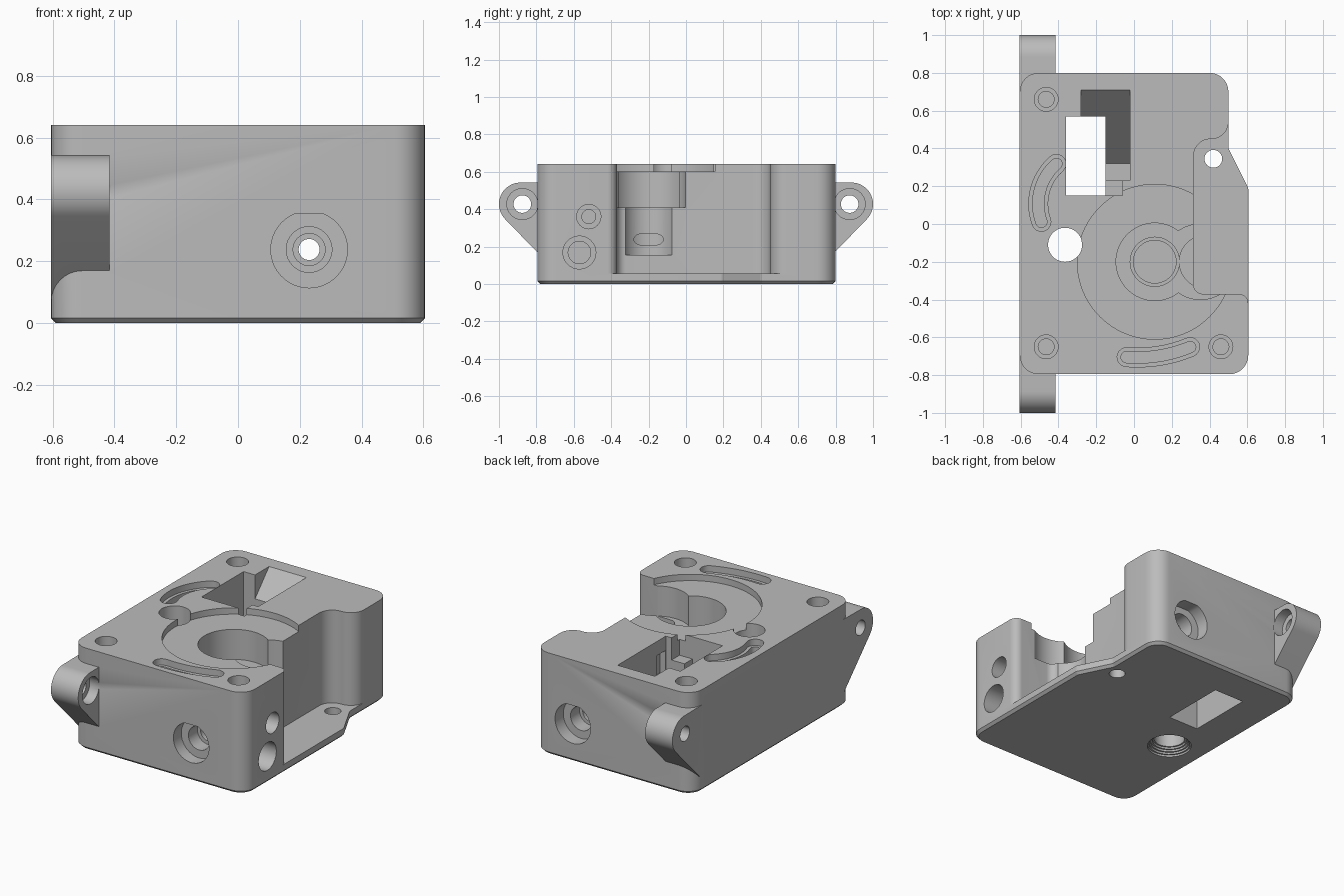
import bpy, bmesh, math
from mathutils import Vector

cube = bpy.data.objects.get("Cube")
if cube:
    bpy.data.objects.remove(cube)

grey = bpy.data.materials.new("grey_plastic")
grey.use_nodes = True
COLOUR = (0.5, 0.5, 0.5, 1)
grey.diffuse_color = COLOUR
grey.node_tree.nodes["Principled BSDF"].inputs["Base Color"].default_value = COLOUR


def prism(name, pts, axis, lo, hi, chamfer=0):
    """Extrude a 2D outline along an axis, with an optional chamfer at the low end."""
    place = {"x": lambda u, v, w: (w, u, v),
             "y": lambda u, v, w: (u, w, v),
             "z": lambda u, v, w: (u, v, w)}[axis]
    bm = bmesh.new()
    base = bm.faces.new([bm.verts.new(place(u, v, lo + chamfer)) for u, v in pts])
    ext = bmesh.ops.extrude_face_region(bm, geom=[base], use_keep_orig=True)
    shift = Vector(place(0, 0, hi - lo - chamfer))
    for v in ext["geom"]:
        if isinstance(v, bmesh.types.BMVert):
            v.co += shift
    bmesh.ops.recalc_face_normals(bm, faces=bm.faces)
    if chamfer:
        bmesh.ops.inset_region(bm, faces=[base], thickness=chamfer)
        for v in base.verts:
            v.co -= Vector(place(0, 0, chamfer))
    me = bpy.data.meshes.new(name)
    bm.to_mesh(me)
    bm.free()
    ob = bpy.data.objects.new(name, me)
    me.materials.append(grey)
    bpy.context.collection.objects.link(ob)
    return ob


def rounded(corners, steps=8):
    """Outline from (x, y, radius) corners."""
    out = []
    for i, (x, y, r) in enumerate(corners):
        p = Vector((x, y))
        if not r:
            out.append(tuple(p))
            continue
        a = (Vector(corners[i - 1][:2]) - p).normalized()
        b = (Vector(corners[(i + 1) % len(corners)][:2]) - p).normalized()
        half = a.angle(b) / 2
        c = p + (a + b).normalized() * r / math.sin(half)
        s = p + a * r / math.tan(half) - c
        e = p + b * r / math.tan(half) - c
        turn = math.atan2(s.x * e.y - s.y * e.x, s.dot(e))
        for k in range(steps + 1):
            t = turn * k / steps
            out.append((c.x + s.x * math.cos(t) - s.y * math.sin(t),
                        c.y + s.x * math.sin(t) + s.y * math.cos(t)))
    return out


def arc(u, v, r, a0, a1, n=16):
    angles = [math.radians(a0 + (a1 - a0) * k / n) for k in range(n + 1)]
    return [(u + r * math.cos(a), v + r * math.sin(a)) for a in angles]


def circle(u, v, r, n=48):
    return arc(u, v, r, 0, 360, n)[:-1]


def rect(u0, u1, v0, v1):
    return [(u0, v0), (u1, v0), (u1, v1), (u0, v1)]


def curved_slot(u, v, r, a0, a1, w):
    ends = [arc(u, v, r, a, a, 1)[0] for a in (a0, a1)]
    return (arc(u, v, r + w, a0, a1) + arc(*ends[1], w, a1, a1 + 180, 10)[1:-1]
            + arc(u, v, r - w, a1, a0) + arc(*ends[0], w, a0 + 180, a0 + 360, 10)[1:-1])


def combine(tool, operation):
    mod = body.modifiers.new("combine", "BOOLEAN")
    mod.operation, mod.solver, mod.object = operation, "EXACT", tool
    bpy.context.view_layer.objects.active = body
    bpy.ops.object.modifier_apply(modifier=mod.name)
    bpy.data.objects.remove(tool)


def cut(pts, axis, lo, hi):
    combine(prism("cutter", pts, axis, lo, hi), "DIFFERENCE")


TOP = 0.64
OVER = 0.75

# Housing block with chamfered foot
body = prism("gear_housing", rounded([
    (-0.605, -0.795, 0.1), (0.605, -0.795, 0.1), (0.605, 0.19, 0.03),
    (0.5, 0.4, 0.03), (0.5, 0.8, 0.1), (-0.605, 0.8, 0.1)]), "z", 0, TOP, 0.016)

# Mounting ears at both ends, with a 45 degree underside
for s in (-1, 1):
    ear = [(s * u, v) for u, v in
           [(0.65, 0.02), (0.65, 0.545)] + arc(0.885, 0.427, 0.115, 90, -45, 20)]
    combine(prism("ear", ear, "x", -0.605, -0.415), "UNION")
    cut(circle(s * 0.875, 0.427, 0.047, 32), "x", -0.7, -0.3)
    cut(circle(s * 0.875, 0.427, 0.083, 32), "x", -0.48, -0.41)

# Side bay that leaves a thin floor plate
cut(rounded([(0.8, 0.45, 0), (0.5, 0.45, 0), (0.315, 0.45, 0.09), (0.315, -0.37, 0.05),
             (0.605, -0.37, 0), (0.8, -0.37, 0)]), "z", 0.055, OVER)
cut([(0.55, 0.44), (0.4, 0.44)] + arc(0.41, 0.54, 0.09, -90, 0) + [(0.55, 0.54)],
    "z", 0.055, OVER)
cut([(0.65, -0.36), (0.555, -0.36)] + arc(0.555, -0.42, 0.05, 90, 0) + [(0.65, -0.42)],
    "z", 0.055, OVER)
cut(circle(0.42, 0.345, 0.047, 32), "z", -0.1, 0.2)

# Gear recess and stepped bores
cut(circle(0.11, -0.2, 0.41, 96), "z", 0.6, OVER)
for x, r, floor in ((0.11, 0.205, 0.41), (0.11, 0.13, 0.155), (0.11, 0.113, 0.09),
                    (0.352, 0.2, 0.41), (0.38, 0.14, 0.155)):
    cut(circle(x, -0.2, r, 64), "z", floor, 0.62)

# Shaft hole, flared underneath
cut(circle(-0.365, -0.11, 0.09), "z", -0.1, OVER)
for k in range(4):
    cut(circle(-0.365, -0.11, 0.13 - 0.01 * k), "z", -0.1, 0.012 * (k + 1))

# Sensor window with ramp and small clip seat
cut(rect(-0.36, -0.15, 0.15, 0.57), "z", -0.1, OVER)
cut([(0.23, OVER), (0.71, OVER), (0.71, TOP), (0.32, 0.22), (0.23, 0.22)],
    "x", -0.28, -0.02)
cut(rect(-0.2, 0.018, 0.232, 0.32), "z", 0.4, 0.55)
cut(rect(-0.2, -0.06, 0.15, 0.25), "z", 0.5, OVER)

# Top screw holes
for x, y in ((-0.465, 0.66), (-0.465, -0.65), (0.46, -0.65)):
    cut(circle(x, y, 0.063, 32), "z", 0.52, OVER)
    cut(circle(x, y, 0.042, 32), "z", 0.4, 0.6)

# Curved adjusting slots
for u, v, r, a0, a1 in ((-0.227, 0.107, 0.28, 131, 200), (0.018, 0.023, 0.73, 265.5, 292.5)):
    for w, floor in ((0.05, 0.6), (0.03, 0.56)):
        cut(curved_slot(u, v, r, a0, a1, w), "z", floor, OVER)

# Feed passage with flat-topped fitting sockets front and back
PX, PZ = 0.23, 0.238
cut(circle(PX, PZ, 0.034, 32), "y", -1, 1)
for s in (-1, 1):
    for pts, depth in ((arc(PX, PZ, 0.124, 112, 428, 40), 0.08),
                       (circle(PX, PZ, 0.074, 32), 0.17),
                       (circle(PX, PZ, 0.052, 32), 0.22)):
        a, b = s * 0.95, s * (0.797 - depth)
        cut(pts, "y", min(a, b), max(a, b))

# Side screw holes
for y, z, r, inner in ((-0.52, 0.36, 0.065, 0.037), (-0.57, 0.168, 0.088, 0.06)):
    cut(circle(y, z, r, 32), "x", 0.48, 0.8)
    cut(circle(y, z, inner, 32), "x", 0.4, 0.6)

for ob in bpy.context.selected_objects:
    ob.select_set(False)
body.select_set(True)
bpy.context.view_layer.objects.active = body
bpy.ops.object.shade_smooth_by_angle(angle=math.radians(30))
